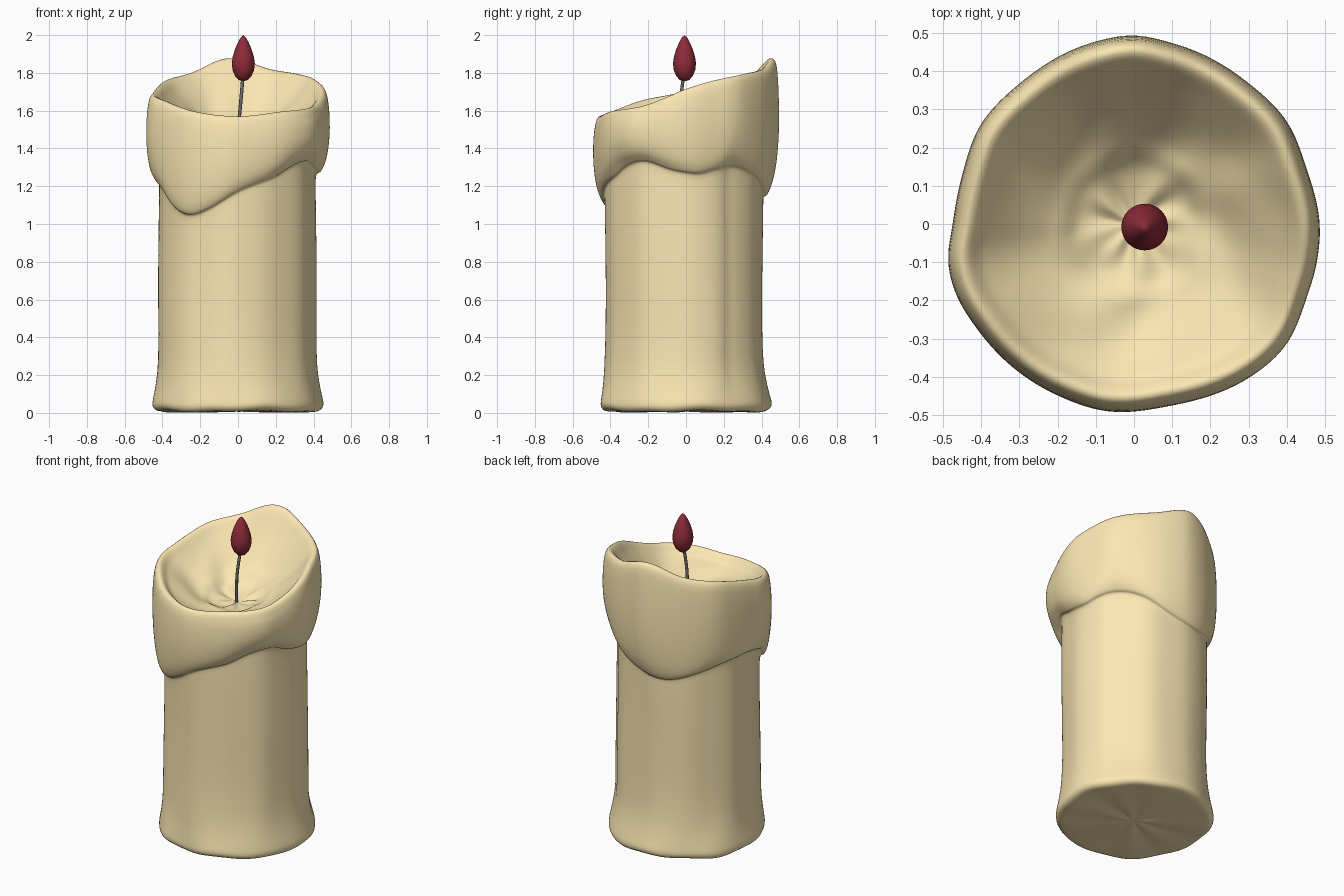
import bpy, bmesh
from math import sin, cos, pi, degrees

if "Cube" in bpy.data.objects:
    bpy.data.objects.remove(bpy.data.objects["Cube"])

SEG = 96


def material(name, rgb):
    m = bpy.data.materials.new(name)
    m.diffuse_color = (*rgb, 1)
    m.use_nodes = True
    m.node_tree.nodes["Principled BSDF"].inputs["Base Color"].default_value = m.diffuse_color
    return m


def periodic(points):
    """Smooth closed interpolation of (angle in degrees, value) pairs."""
    n = len(points)

    def at(i):
        a, v = points[i % n]
        return a + 360 * (i // n), v

    def slope(i):
        (a0, v0), (a1, v1) = at(i - 1), at(i + 1)
        return (v1 - v0) / (a1 - a0)

    def f(deg):
        deg %= 360
        i = max(k for k in range(n) if points[k][0] <= deg)
        (a0, v0), (a1, v1) = at(i), at(i + 1)
        h = a1 - a0
        t = (deg - a0) / h
        return ((2*t**3 - 3*t**2 + 1) * v0 + (t**3 - 2*t**2 + t) * h * slope(i)
                + (3*t**2 - 2*t**3) * v1 + (t**3 - t**2) * h * slope(i + 1))
    return f


def loft(name, rings, mat, subsurf=0):
    """Skin rings of points; first and last rings are single poles."""
    bm = bmesh.new()
    vs = [[bm.verts.new(p) for p in r] for r in rings]
    for a, b in zip(vs, vs[1:]):
        n = max(len(a), len(b))
        for i in range(n):
            j = (i + 1) % n
            if len(a) == 1:
                bm.faces.new((a[0], b[j], b[i]))
            elif len(b) == 1:
                bm.faces.new((a[i], a[j], b[0]))
            else:
                bm.faces.new((a[i], a[j], b[j], b[i]))
    bmesh.ops.recalc_face_normals(bm, faces=bm.faces)
    me = bpy.data.meshes.new(name)
    bm.to_mesh(me)
    bm.free()
    me.materials.append(mat)
    for p in me.polygons:
        p.use_smooth = True
    ob = bpy.data.objects.new(name, me)
    bpy.context.collection.objects.link(ob)
    if subsurf:
        m = ob.modifiers.new("Smooth", 'SUBSURF')
        m.levels = m.render_levels = subsurf
    return ob


# Outlines around the candle: rim height, drip edge height, cap radius
rim = periodic([(0, 1.72), (20, 1.765), (45, 1.80), (68, 1.825), (90, 1.88), (102, 1.875),
                (122, 1.81), (150, 1.765), (168, 1.73), (190, 1.69), (210, 1.66),
                (240, 1.60), (270, 1.575), (300, 1.60), (328, 1.625), (345, 1.67)])
drip = periodic([(0, 1.27), (10, 1.265), (20, 1.285), (36, 1.305), (55, 1.27), (80, 1.18),
                 (108, 1.14), (135, 1.19), (160, 1.24), (180, 1.24), (205, 1.18),
                 (220, 1.09), (234, 1.045), (250, 1.08), (270, 1.17), (283, 1.21),
                 (298, 1.25), (314, 1.31), (330, 1.33), (347, 1.29)])
cap = periodic([(0, .487), (18, .475), (34, .483), (52, .476), (78, .485), (90, .495),
                (102, .489), (128, .475), (147, .479), (164, .468), (180, .475),
                (191, .497), (201, .502), (216, .494), (246, .492), (262, .496),
                (282, .486), (307, .504), (321, .510), (336, .493), (348, .490)])


def body_r(a):
    # Gently fluted shaft, slightly off centre, with one crease at the back right
    d = degrees(a) % 360
    return (.416 - .008 * cos(a) - .007 * sin(a) + .004 * sin(3*a + 1) + .003 * sin(7*a)
            + .002 * sin(11*a + 2) - .012 * max(0, 1 - abs(d - 35) / 16) ** 2)


def wax_profile(a):
    """Radius/height column from underside, up the shaft, over the cap, into the bowl."""
    d = degrees(a)
    D, Z, R, B = drip(d), rim(d), cap(d), body_r(a)
    foot = .454 + .003 * sin(5*a + 1) + .003 * sin(8*a) - .003 * cos(a)
    w = .004 * sin(4*a + .5) + .003 * sin(9*a)
    pts = [(r * foot, .018 + w * r + .004 * (1 - r) * sin(7*a)) for r in (.2, .5, .8, .92)]
    pts += [(foot - .014, .024 + w), (foot, .044 + w), (foot - .002, .068 + w * .7),
            (foot * .7 + B * .3, .11), (foot * .4 + B * .6, .17), (B + .004, .25)]
    pts += [(B + .004 * sin(2*a + 4*t), .25 + t * (D - .25))
            for t in (.15, .35, .55, .75, .9, .97)]
    # Rounded lip of the melted cap
    L = B + .032
    H = Z - D
    pts += [(B + .003, D + .006), (B + .018, D + .001), (L, D + .02),
            (L * .65 + R * .35, D + .02 + .06 * H), (L * .35 + R * .65, D + .02 + .15 * H),
            (L * .1 + R * .9, D + .02 + .31 * H), (R, D + .53 * H), (R - .003, D + .74 * H)]
    pts += [(R - .010, Z - .06), (R - .019, Z - .02), (R - .036, Z), (R - .058, Z - .010),
            (R - .082, Z - .045)]
    # Hollow melt pool
    floor = 1.450
    top = R - .082
    for t in (.95, .88, .80, .72, .64, .56, .50, .44, .38, .30, .21, .14, .07):
        bump = .009 * sin(5*a + 9*t) * sin(pi * t) + .006 * sin(8*a) * max(0, 1 - abs(t - .22) / .18)
        ridge = .008 * max(0, 1 - abs(t - .47) / .08) - .008 * max(0, 1 - abs(t - .36) / .1)
        pts.append((top * t, floor + (Z - .045 - floor) * t ** 1.8 + bump + ridge))
    return pts


angles = [2 * pi * i / SEG for i in range(SEG)]
columns = [wax_profile(a) for a in angles]
rings = [[(0, 0, .018)]]
for k in range(len(columns[0])):
    rings.append([(c[k][0] * cos(a), c[k][0] * sin(a), c[k][1])
                  for a, c in zip(angles, columns)])
rings.append([(0, 0, 1.45)])
# Settle the lowest point on the ground
low = min(p[2] for r in rings for p in r)
rings = [[(x, y, z - low * max(0, 1 - z / .25)) for x, y, z in r] for r in rings]
loft("candle_wax", rings, material("wax", (.97, .80, .45)), 1)

# Flame: a small teardrop
flame = [(.024, 1.762), (.043, 1.782), (.057, 1.815), (.061, 1.85), (.056, 1.885),
         (.044, 1.925), (.029, 1.96), (.014, 1.987)]
cx, cy = .028, -.008
rings = [[(cx, cy, 1.756)]]
rings += [[(cx + r * cos(2*pi*i/32), cy + r * sin(2*pi*i/32), z) for i in range(32)]
          for r, z in flame]
rings.append([(cx, cy, 2.0)])
loft("flame", rings, material("flame_red", (.27, .025, .04)))

# Wick: a thin bent cord
cu = bpy.data.curves.new("wick", 'CURVE')
cu.dimensions = '3D'
cu.bevel_depth = .009
cu.bevel_resolution = 3
cu.use_fill_caps = True
path = [(-.002, -.012, 1.43), (.004, -.020, 1.53), (.014, -.028, 1.64), (.026, -.014, 1.78)]
sp = cu.splines.new('BEZIER')
sp.bezier_points.add(len(path) - 1)
for bp, p in zip(sp.bezier_points, path):
    bp.co = p
    bp.handle_left_type = bp.handle_right_type = 'AUTO'
cu.materials.append(material("wick_grey", (.16, .15, .15)))
bpy.context.collection.objects.link(bpy.data.objects.new("wick", cu))
